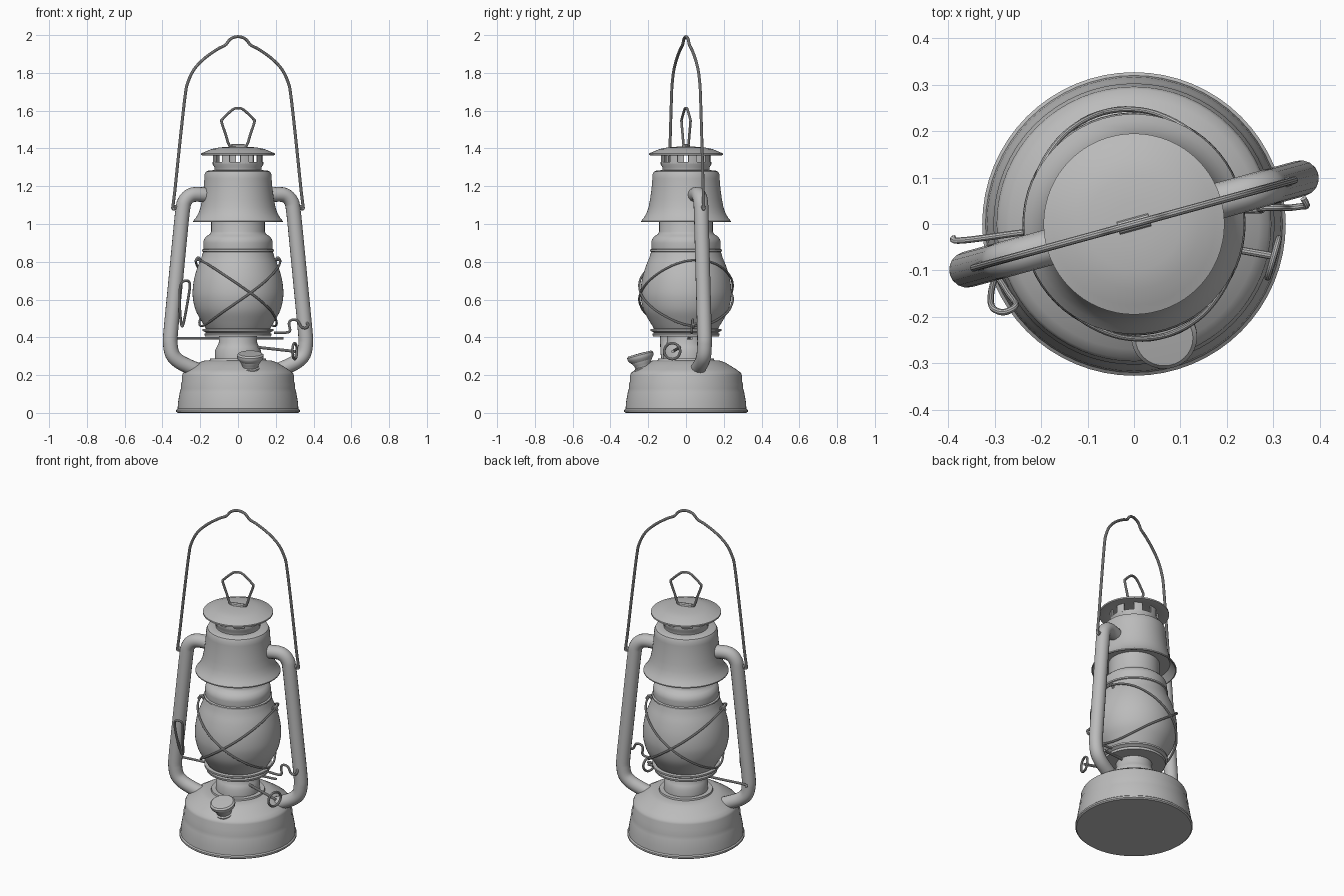
import bpy, bmesh, math
from mathutils import Vector, Matrix

if "Cube" in bpy.data.objects:
    bpy.data.objects.remove(bpy.data.objects["Cube"])

TURN = Matrix.Rotation(math.radians(15.3), 4, 'Z')   # frame is turned about the lamp axis

metal = bpy.data.materials.new("grey metal")
metal.diffuse_color = (0.5, 0.5, 0.5, 1)
metal.use_nodes = True
metal.node_tree.nodes["Principled BSDF"].inputs["Base Color"].default_value = metal.diffuse_color


def smooth_points(pts, n=6, closed=False):
    """Catmull-Rom curve through the points."""
    p = [Vector(q) for q in pts]
    m = len(p)
    out = []
    for i in range(m if closed else m - 1):
        if closed:
            a, b, c, d = (p[(i + k) % m] for k in (-1, 0, 1, 2))
        else:
            a, b, c, d = p[max(i - 1, 0)], p[i], p[i + 1], p[min(i + 2, m - 1)]
        for s in range(n):
            t = s / n
            out.append(0.5 * (2 * b + (c - a) * t + (2 * a - 5 * b + 4 * c - d) * t * t
                              + (3 * b - a - 3 * c + d) * t ** 3))
    return out if closed else out + [p[-1]]


def finish(name, mesh, matrix=None):
    if matrix:
        mesh.transform(matrix)
    obj = bpy.data.objects.new(name, mesh)
    bpy.context.collection.objects.link(obj)
    mesh.materials.clear()
    mesh.materials.append(metal)
    bpy.ops.object.select_all(action='DESELECT')
    obj.select_set(True)
    bpy.context.view_layer.objects.active = obj
    bpy.ops.object.shade_smooth_by_angle(angle=math.radians(35))
    return obj


def lathe(name, profile, matrix=None, segs=64):
    """Spin an (r, z) profile round the z axis."""
    bm = bmesh.new()
    v = [bm.verts.new((q[0], 0, q[1])) for q in profile]
    e = [bm.edges.new(pair) for pair in zip(v, v[1:])]
    bmesh.ops.spin(bm, geom=v + e, cent=(0, 0, 0), axis=(0, 0, 1),
                   angle=2 * math.pi, steps=segs)
    bmesh.ops.remove_doubles(bm, verts=bm.verts, dist=1e-5)
    bmesh.ops.recalc_face_normals(bm, faces=bm.faces)
    mesh = bpy.data.meshes.new(name)
    bm.to_mesh(mesh)
    bm.free()
    return finish(name, mesh, matrix)


def rod(name, pts, radius, matrix=None, closed=False, n=6, sides=3):
    """Round bar that follows a smoothed path."""
    path = smooth_points(pts, n, closed)
    cu = bpy.data.curves.new(name + "_path", 'CURVE')
    cu.dimensions = '3D'
    cu.bevel_depth = radius
    cu.bevel_resolution = sides
    cu.use_fill_caps = True
    sp = cu.splines.new('POLY')
    sp.points.add(len(path) - 1)
    for q, c in zip(sp.points, path):
        q.co = (*c, 1)
    sp.use_cyclic_u = closed
    tmp = bpy.data.objects.new("path", cu)
    bpy.context.collection.objects.link(tmp)
    mesh = bpy.data.meshes.new_from_object(tmp.evaluated_get(
        bpy.context.evaluated_depsgraph_get()))
    bpy.data.objects.remove(tmp)
    return finish(name, mesh, matrix)


# fuel tank
lathe("fuel_tank", [(0, 0), (.32, 0), (.327, .006), (.327, .016), (.32, .022),
                    (.317, .06), (.308, .11), (.302, .13), (.303, .15), (.297, .165),
                    (.296, .20), (.29, .213), (.27, .228), (.235, .25), (.205, .268),
                    (.18, .276), (.15, .278), (.148, .288), (.125, .288), (0, .288)])

# burner and gallery plate
lathe("burner", [(.122, .28), (.122, .33), (.112, .35), (.102, .37), (.10, .41), (0, .41)])
lathe("globe_plate", [(0, .405), (.175, .405), (.178, .418), (.17, .424), (.178, .43),
                      (.188, .434), (.188, .444), (.17, .446), (0, .446)])

# glass globe
GLOBE = [(.165, .44), (.19, .48), (.223, .54), (.238, .60), (.24, .65), (.232, .71),
         (.215, .77), (.195, .82), (.184, .855)]
lathe("globe", smooth_points([(r, z, 0) for r, z in GLOBE], 4))

# chimney
lathe("chimney", [(.18, .85), (.19, .855), (.19, .864), (.182, .868), (.184, .90),
                  (.18, .92), (.165, .937), (.148, .947), (.142, .96), (.142, 1.1)])

# flared hood
lathe("hood", [(.14, 1.05), (.20, 1.05), (.231, 1.01), (.237, 1.01), (.237, 1.016), (.222, 1.035),
               (.208, 1.06), (.198, 1.09), (.19, 1.13), (.182, 1.19), (.178, 1.24),
               (.177, 1.262), (.17, 1.277), (.155, 1.284), (.12, 1.285)])

# vent collar with pillars between its openings
lathe("vent_collar", [(.11, 1.28), (.124, 1.28), (.124, 1.30), (.134, 1.315),
                      (.134, 1.328), (.126, 1.328), (.11, 1.30)])
bm = bmesh.new()
for i in range(8):
    a0 = math.radians(45 * i + 15.3)
    ring = []
    for k in range(5):
        a = a0 + math.radians(-10 + 5 * k)
        ring.append([bm.verts.new((r * math.cos(a), r * math.sin(a), z))
                     for r, z in ((.126, 1.32), (.134, 1.32), (.134, 1.385), (.126, 1.385))])
    for s, t in zip(ring, ring[1:]):
        for j in range(4):
            bm.faces.new((s[j], s[(j + 1) % 4], t[(j + 1) % 4], t[j]))
    bm.faces.new(ring[0])
    bm.faces.new(ring[-1])
bmesh.ops.recalc_face_normals(bm, faces=bm.faces)
pillars = bpy.data.meshes.new("vent_pillars")
bm.to_mesh(pillars)
bm.free()
finish("vent_pillars", pillars)

# cap
lathe("cap", [(0, 1.372), (.15, 1.372), (.188, 1.363), (.195, 1.365), (.195, 1.374),
              (.175, 1.382), (.14, 1.397), (.10, 1.405), (.05, 1.409), (0, 1.41)])

# cap lifting loop
half = [(.035, 1.412), (.052, 1.425), (.068, 1.475), (.09, 1.54), (.082, 1.558), (.03, 1.605)]
loop = [(x, 0, z) for x, z in half] + [(0, 0, 1.613)] + [(-x, 0, z) for x, z in reversed(half)]
rod("cap_loop", loop, .007, TURN, closed=True, n=5)
rod("loop_clip", [(-.035, 0, 1.41), (.035, 0, 1.41)], .014, TURN, n=1)

# side tubes, carrying bail and its eyelets, mirrored
tube = [(.15, 1.15), (.22, 1.157), (.262, 1.15), (.292, 1.12), (.304, 1.07), (.322, .90),
        (.348, .64), (.370, .42), (.371, .36), (.36, .31), (.33, .277), (.28, .25), (.17, .205)]
for side, s in (("right", 1), ("left", -1)):
    rod(side + "_side_tube", [(s * r, 0, z) for r, z in tube], .039, TURN, n=5, sides=6)
    rod(side + "_bail_eye", [(s * .27, 0, 1.09), (s * .35, 0, 1.09)], .01, TURN, n=1)
arm = [(.335, 1.085), (.357, 1.08), (.355, 1.11), (.345, 1.19), (.317, 1.45), (.29, 1.68),
       (.275, 1.75), (.24, 1.82), (.18, 1.88), (.11, 1.927), (.07, 1.947), (.04, 1.98)]
bail = [(x, 0, z) for x, z in arm] + [(0, 0, 1.992)] + [(-x, 0, z) for x, z in reversed(arm)]
rod("bail_handle", bail, .008, TURN, n=5)


# crossed guard wires, two tilted loops round the globe
def globe_radius(z):
    for (r0, z0), (r1, z1) in zip(GLOBE, GLOBE[1:]):
        if z <= z1:
            return r0 + (r1 - r0) * (z - z0) / (z1 - z0)
    return GLOBE[-1][0]


for name, s in (("guard_wire_a", 1), ("guard_wire_b", -1)):
    pts = []
    for i in range(32):
        a = 2 * math.pi * i / 32
        z = .635 + s * .175 * math.cos(a)
        r = globe_radius(z) + .01 + .012 * math.cos(a) ** 2
        pts.append((r * math.cos(a), r * math.sin(a), z))
    rod(name, pts, .006, TURN, closed=True, n=3)
for s in (1, -1):
    rod("guard_hook", [(s * .2, 0, .80), (s * .218, 0, .822), (s * .235, 0, .80)], .007, TURN)

# globe lifter: cross bar and bent lever
rod("lifter_bar", [(-.39, -.03, .385), (-.365, -.035, .395), (-.17, -.01, .395),
                   (.17, .02, .395), (.24, .03, .395)], .007)
rod("lifter_lever", [(.19, .03, .425), (.25, .03, .425), (.275, .03, .435), (.27, .033, .475),
                     (.285, .035, .492), (.315, .035, .488), (.335, .035, .455),
                     (.36, .038, .45), (.372, .04, .465), (.365, .055, .475)], .007)

# hanging hook beside the left tube
rod("side_hook", [(-.30, -.12, .47), (-.308, -.15, .56), (-.305, -.18, .67), (-.28, -.19, .70),
                  (-.255, -.175, .68), (-.27, -.15, .57), (-.29, -.12, .47)], .007, closed=True)

# wick winder
rod("winder_shaft", [(.08, -.03, .35), (.305, -.07, .325)], .008, n=1)
rod("winder_ring", [(.3 + .012 * math.cos(k), -.073 + .042 * math.cos(k), .327 + .042 * math.sin(k))
                    for k in (i * math.pi / 6 for i in range(12))], .007, closed=True, n=3)

# filler neck and cap, tilted outwards
tilt = Matrix.Translation((.065, -.215, .20)) @ Matrix.Rotation(math.radians(15), 4, 'X')
lathe("filler_neck", [(.05, 0), (.05, .04), (.042, .045), (.046, .06), (.055, .075),
                      (.055, .085)], tilt, 32)
lathe("filler_cap", [(0, .075), (.055, .075), (.068, .09), (.071, .1), (.071, .11),
                     (.062, .118), (0, .12)], tilt, 32)
